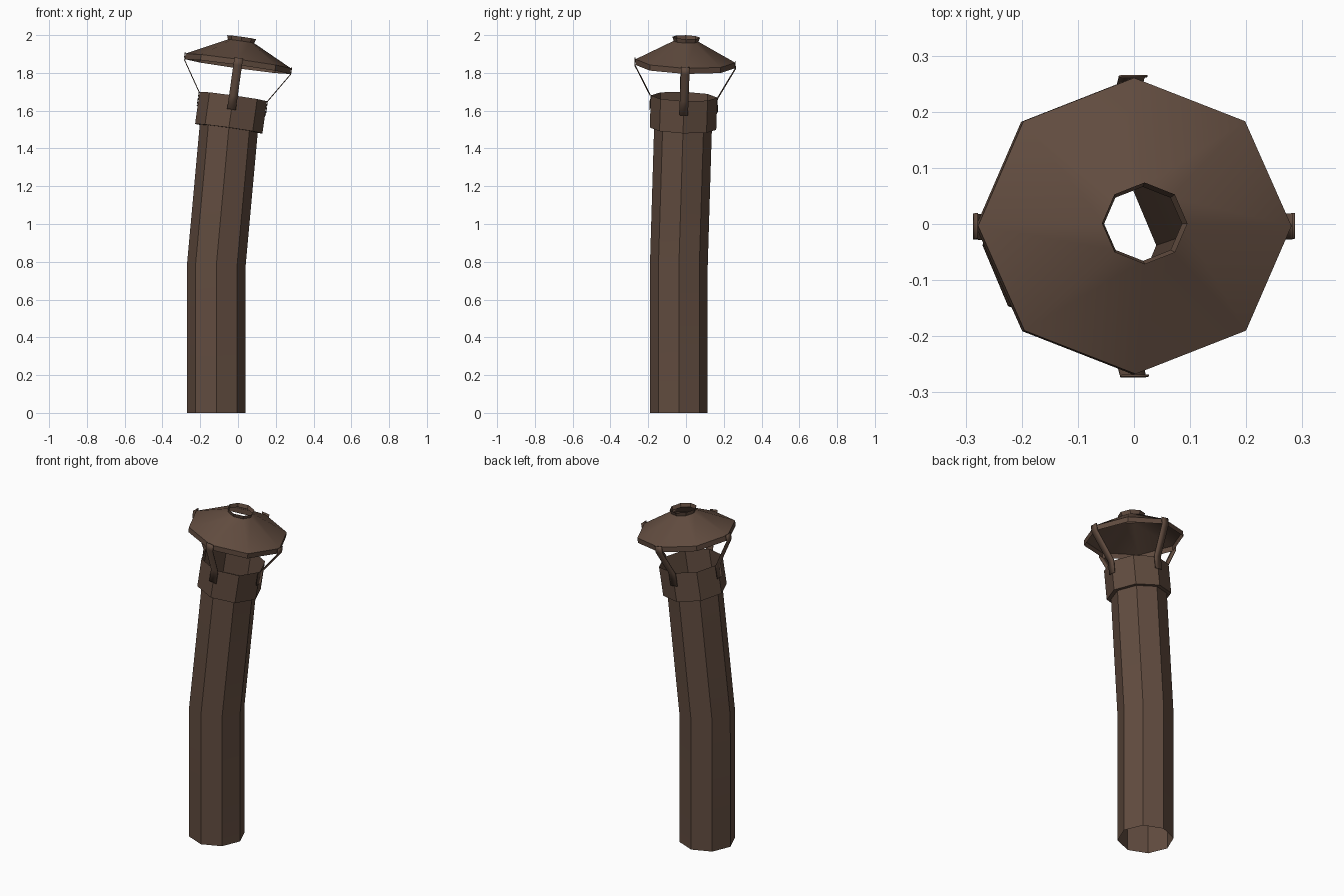
import bpy, bmesh
from math import radians, cos, sin, tau
from mathutils import Matrix, Vector, Euler

if "Cube" in bpy.data.objects:
    bpy.data.objects.remove(bpy.data.objects["Cube"])

brown = bpy.data.materials.new("rusty_brown_metal")
brown.use_nodes = True
color = (0.12, 0.072, 0.05, 1)
brown.diffuse_color = color
bsdf = next(n for n in brown.node_tree.nodes if n.type == "BSDF_PRINCIPLED")
bsdf.inputs["Base Color"].default_value = color
bsdf.inputs["Roughness"].default_value = 0.8


def frame(center, tilt_x=0, tilt_y=0):
    turn = Euler((radians(tilt_x), radians(tilt_y), 0)).to_matrix().to_4x4()
    return Matrix.Translation(center) @ turn


def ring(rx, ry, z, place):
    """Octagon with a corner on each axis."""
    return [place @ Vector((rx * cos(i * tau / 8), ry * sin(i * tau / 8), z))
            for i in range(8)]


def finish(name, bm):
    mesh = bpy.data.meshes.new(name)
    bm.to_mesh(mesh)
    bm.free()
    mesh.materials.append(brown)
    obj = bpy.data.objects.new(name, mesh)
    bpy.context.collection.objects.link(obj)
    bpy.ops.object.select_all(action="DESELECT")
    obj.select_set(True)
    bpy.context.view_layer.objects.active = obj
    bpy.ops.object.shade_smooth_by_angle(angle=radians(30))
    return obj


def loft(name, rings):
    """Open sheet-metal tube through a list of rings."""
    bm = bmesh.new()
    loops = [[bm.verts.new(p) for p in r] for r in rings]
    for low, high in zip(loops, loops[1:]):
        for i in range(8):
            j = (i + 1) % 8
            bm.faces.new((low[i], low[j], high[j], high[i]))
    return finish(name, bm)


base = frame((-0.115, -0.038, 0))
bend = frame((-0.115, -0.038, 0.78), -1, 4)
head = frame((-0.025, -0.01, 1.675), -2, 8)

# Bent pipe, open at both ends
loft("pipe", [ring(0.155, 0.153, 0, base), ring(0.155, 0.153, 0, bend),
              ring(0.155, 0.153, -0.172, head)])

# Wider collar with a flat step underneath
loft("collar", [ring(0.155, 0.153, -0.172, head), ring(0.18, 0.176, -0.172, head),
                ring(0.18, 0.176, 0, head)])

# Conical rain cap: short skirt, slope and open top ring
loft("rain_cap", [ring(0.282, 0.264, 0.16, head), ring(0.282, 0.264, 0.19, head),
                  ring(0.07, 0.066, 0.295, head), ring(0.077, 0.073, 0.317, head)])


# Four flat straps holding the cap above the collar
def strap(name, angle, collar_r, cap_r):
    place = head @ Matrix.Rotation(radians(angle), 4, "Z")
    profile = [(collar_r, -0.075), (collar_r, 0), (cap_r, 0.16), (cap_r, 0.197)]
    bm = bmesh.new()
    rows = [[bm.verts.new(place @ Vector((r, side, z))) for side in (-0.023, 0.023)]
            for r, z in profile]
    for (a, b), (c, d) in zip(rows, rows[1:]):
        bm.faces.new((a, b, d, c))
    obj = finish(name, bm)
    thick = obj.modifiers.new("thickness", "SOLIDIFY")
    thick.thickness = 0.004
    thick.offset = 1


for name, angle in (("left", 0), ("back", 90), ("right", 180), ("front", 270)):
    if angle % 180 == 0:
        strap(name + "_strap", angle, 0.181, 0.283)
    else:
        strap(name + "_strap", angle, 0.177, 0.265)
